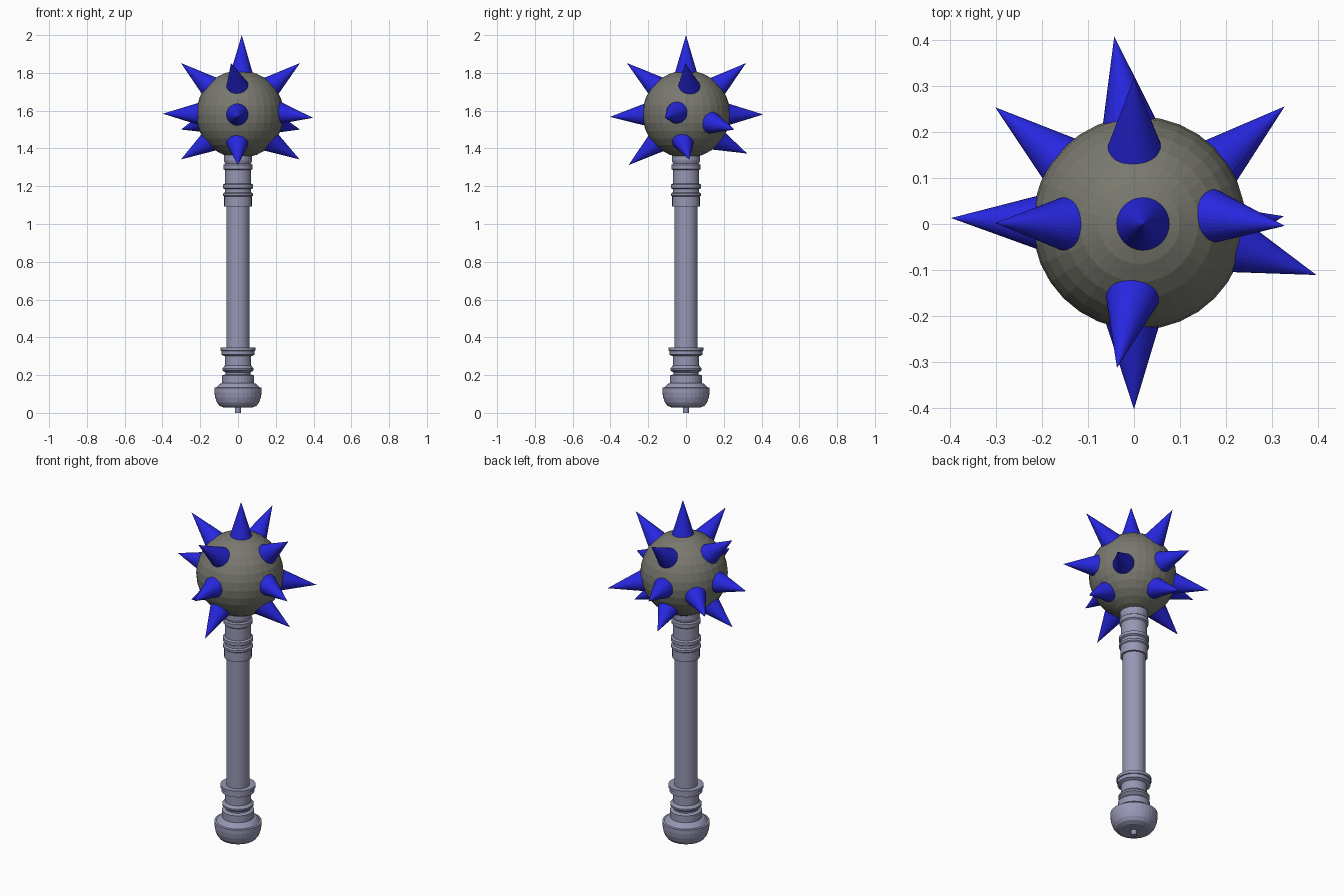
import bpy, bmesh, math
from mathutils import Vector


def material(name, rgb):
    m = bpy.data.materials.new(name)
    m.diffuse_color = (*rgb, 1)
    return m


STEEL = material("blue grey steel", (0.31, 0.31, 0.46))
STONE = material("warm grey", (0.19, 0.19, 0.16))
BLUE = material("spike blue", (0.02, 0.02, 0.75))


def finish(bm, name, mat):
    bmesh.ops.recalc_face_normals(bm, faces=bm.faces)
    me = bpy.data.meshes.new(name)
    bm.to_mesh(me)
    bm.free()
    me.materials.append(mat)
    ob = bpy.data.objects.new(name, me)
    bpy.context.collection.objects.link(ob)
    return ob


def lathe(name, profile, mat, segs=32):
    """Turn a (radius, height) profile around z, with closed ends."""
    bm = bmesh.new()
    rings = [[bm.verts.new((r * math.cos(2 * math.pi * i / segs),
                            r * math.sin(2 * math.pi * i / segs), z))
              for i in range(segs)] for r, z in profile]
    for a, b in zip(rings, rings[1:]):
        for i in range(segs):
            j = (i + 1) % segs
            bm.faces.new((a[i], a[j], b[j], b[i]))
    bm.faces.new(rings[0])
    bm.faces.new(rings[-1])
    return finish(bm, name, mat)


# Turned handle: nub, rounded pommel, collars, shaft, upper collars
lathe("handle", [
    (0.015, 0.0), (0.015, 0.028), (0.075, 0.028), (0.098, 0.038),
    (0.112, 0.056), (0.121, 0.082), (0.125, 0.108), (0.125, 0.133),
    (0.114, 0.135), (0.098, 0.153), (0.085, 0.158), (0.085, 0.198),
    (0.066, 0.204), (0.066, 0.213), (0.083, 0.226), (0.083, 0.236),
    (0.070, 0.250), (0.070, 0.300), (0.088, 0.308), (0.088, 0.328),
    (0.093, 0.330), (0.093, 0.346), (0.062, 0.346), (0.062, 1.092),
    (0.073, 1.092), (0.073, 1.145), (0.079, 1.150), (0.079, 1.162),
    (0.070, 1.168), (0.070, 1.184), (0.080, 1.190), (0.080, 1.208),
    (0.070, 1.214), (0.070, 1.285), (0.077, 1.291), (0.077, 1.313),
    (0.069, 1.319), (0.074, 1.335), (0.074, 1.39)], STEEL)

# Ball head
CENTRE = Vector((0.011, 0.002, 1.581))
bm = bmesh.new()
bmesh.ops.create_uvsphere(bm, u_segments=32, v_segments=16, radius=0.232)
bmesh.ops.translate(bm, verts=bm.verts, vec=CENTRE)
finish(bm, "ball_head", STONE)

# Spikes: (rough base point on the ball, tip)
SPIKES = [
    ((0.02, 0, 1.81), (0.02, 0, 2.0)),
    ((-0.155, 0, 1.735), (-0.302, 0.002, 1.852)),
    ((0.18, 0.02, 1.735), (0.328, -0.004, 1.852)),
    ((-0.003, -0.167, 1.74), (-0.037, -0.313, 1.852)),
    ((0, 0.172, 1.735), (0, 0.318, 1.852)),
    ((-0.01, 0.23, 1.58), (-0.043, 0.408, 1.58)),
    ((-0.163, 0.142, 1.54), (-0.302, 0.254, 1.50)),
    ((0.19, 0.137, 1.535), (0.328, 0.256, 1.50)),
    ((-0.215, 0.003, 1.583), (-0.398, 0.013, 1.584)),
    ((0.238, -0.05, 1.592), (0.397, -0.111, 1.562)),
    ((-0.005, -0.23, 1.58), (0, -0.403, 1.567)),
    ((-0.155, 0, 1.43), (-0.302, 0, 1.342)),
    ((0.175, -0.02, 1.43), (0.326, 0.017, 1.342)),
    ((-0.005, -0.165, 1.42), (0, -0.304, 1.312)),
    ((-0.005, 0.172, 1.435), (-0.043, 0.324, 1.373)),
]
for n, (base, tip) in enumerate(SPIKES):
    out = (Vector(base) - CENTRE).normalized()
    foot, tip = CENTRE + out * 0.215, Vector(tip)
    axis = tip - foot
    bm = bmesh.new()
    bmesh.ops.create_cone(bm, cap_ends=True, segments=32, radius1=0.06,
                          radius2=0, depth=axis.length)
    bmesh.ops.remove_doubles(bm, verts=bm.verts, dist=1e-5)
    bmesh.ops.translate(bm, verts=bm.verts, vec=(0, 0, axis.length / 2))
    # Base stays square to the ball; the point is pulled to the tip
    rot = out.to_track_quat('Z', 'Y').to_matrix()
    for v in bm.verts:
        v.co = tip if v.co.z > 0.01 else foot + rot @ v.co
    finish(bm, f"spike_{n + 1:02d}", BLUE)
